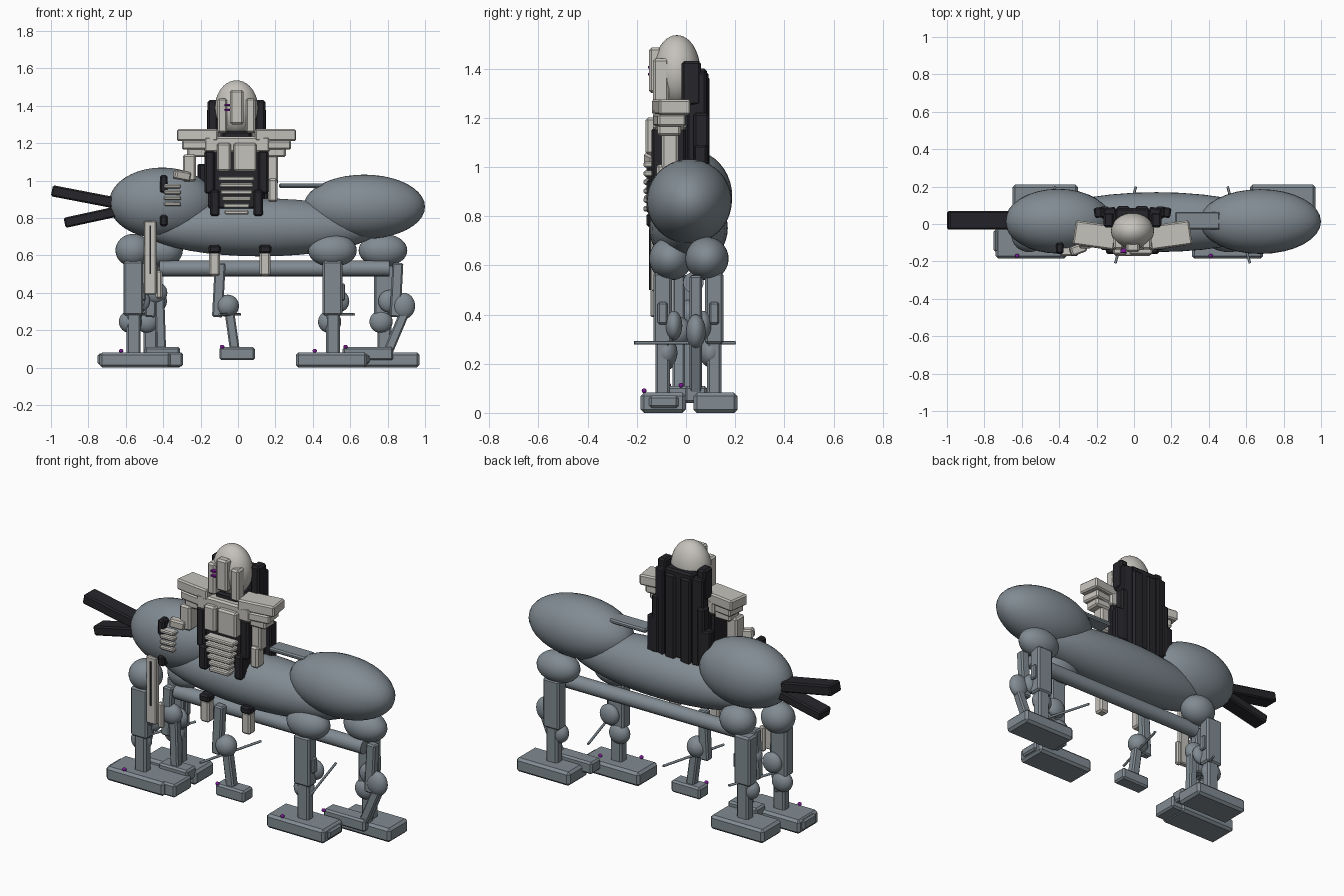
import bpy, bmesh, math
from mathutils import Vector, Matrix


def material(name, rgb):
    m = bpy.data.materials.new(name)
    m.diffuse_color = (*rgb, 1)
    return m


GREY = material("steel_grey", (0.22, 0.26, 0.29))
PALE = material("pale_armour", (0.56, 0.54, 0.50))
DARK = material("charcoal", (0.019, 0.019, 0.024))
VIOLET = material("violet_light", (0.2, 0.01, 0.3))


def finish(name, bm, mat, smooth=False):
    me = bpy.data.meshes.new(name)
    bmesh.ops.recalc_face_normals(bm, faces=bm.faces)
    for f in bm.faces:
        f.smooth = smooth
    bm.to_mesh(me)
    bm.free()
    me.materials.append(mat)
    ob = bpy.data.objects.new(name, me)
    bpy.context.collection.objects.link(ob)
    return ob


def box(name, x, y, z, mat, bevel=0.01, turn=0):
    """Bevelled box from three ranges, turned about z by degrees."""
    size = Vector((x[1] - x[0], y[1] - y[0], z[1] - z[0]))
    bm = bmesh.new()
    bmesh.ops.create_cube(bm, size=1)
    bmesh.ops.scale(bm, vec=size, verts=bm.verts)
    bevel = min(bevel, min(size) * 0.3)
    bmesh.ops.bevel(bm, geom=bm.edges[:], offset=bevel, segments=1, affect='EDGES')
    ob = finish(name, bm, mat)
    ob.location = (sum(x) / 2, sum(y) / 2, sum(z) / 2)
    ob.rotation_euler.z = math.radians(turn)
    return ob


def ball(name, c, r, mat):
    bm = bmesh.new()
    bmesh.ops.create_uvsphere(bm, u_segments=32, v_segments=20, radius=1)
    bmesh.ops.scale(bm, vec=r, verts=bm.verts)
    ob = finish(name, bm, mat, True)
    ob.location = c
    return ob


def bar(name, p, q, width, depth, mat, bevel=0.008):
    """Bevelled bar between two points, depth measured along y."""
    p, q = Vector(p), Vector(q)
    d = (q - p).normalized()
    side = Vector((0, 1, 0)).cross(d).normalized()
    up = d.cross(side)
    ob = box(name, (-width / 2, width / 2), (-depth / 2, depth / 2),
             (-(q - p).length / 2, (q - p).length / 2), mat, bevel)
    rot = Matrix((side, up, d)).transposed().to_4x4()
    ob.matrix_world = Matrix.Translation((p + q) / 2) @ rot
    return ob


def rod(name, p, q, r, mat, sides=16):
    p, q = Vector(p), Vector(q)
    bm = bmesh.new()
    bmesh.ops.create_cone(bm, cap_ends=True, segments=sides, radius1=r, radius2=r,
                          depth=(q - p).length)
    ob = finish(name, bm, mat)
    for f in ob.data.polygons:
        f.use_smooth = len(f.vertices) == 4
    ob.matrix_world = Matrix.Translation((p + q) / 2) @ (q - p).to_track_quat('Z', 'Y').to_matrix().to_4x4()
    return ob


# Mount body
ball("barrel", (0.12, 0.01, 0.75), (0.64, 0.16, 0.155), GREY)
ball("chest", (-0.405, 0.015, 0.88), (0.285, 0.173, 0.19), GREY)
ball("rump", (0.675, 0.013, 0.86), (0.325, 0.173, 0.172), GREY)
rod("under_beam", (-0.42, 0.03, 0.53), (0.81, 0.03, 0.53), 0.042, GREY)
box("rump_plate", (0.22, 0.46), (-0.03, 0.065), (0.96, 0.985), GREY)

# Front horns
bar("upper_horn", (-0.995, 0.02, 0.946), (-0.6, 0.02, 0.87), 0.06, 0.10, DARK)
bar("lower_horn", (-0.927, 0.02, 0.774), (-0.6, 0.02, 0.845), 0.055, 0.10, DARK)

# Four main legs: hip centre x, hip half length, leg x, foot range, side
legs = (("front_left", -0.56, 0.095, -0.56, (-0.74, -0.36), -1),
        ("rear_left", -0.40, 0.105, -0.47, (-0.65, -0.30), 1),
        ("front_right", 0.505, 0.13, 0.505, (0.31, 0.69), -1),
        ("rear_right", 0.775, 0.13, 0.78, (0.62, 0.97), 1))
for name, hx, hr, lx, foot, s in legs:
    hy = -0.062 if s < 0 else 0.085
    ly = -0.095 if s < 0 else 0.115
    fy = (-0.185, 0.0) if s < 0 else (0.03, 0.21)
    ball(name + "_hip", (hx, hy, 0.627), (hr, 0.088, 0.088), GREY)
    box(name + "_upper_leg", (lx - 0.053, lx + 0.053), (ly - 0.038, ly + 0.038), (0.28, 0.57), GREY)
    box(name + "_lower_leg", (lx - 0.035, lx + 0.04), (ly - 0.03, ly + 0.03), (0.07, 0.30), GREY)
    box(name + "_foot", foot, fy, (0.0, 0.082), GREY, 0.014)
    ball(name + "_ankle", (lx - 0.015, ly - s * 0.015, 0.245), (0.062, 0.045, 0.06), GREY)
    ball(name + "_knee", (lx + 0.03, ly - s * 0.045, 0.355), (0.06, 0.035, 0.06), GREY)
    box(name + "_knee_plate", (lx + 0.045, lx + 0.068), (ly - 0.02, ly + 0.02), (0.36, 0.45), GREY)

# Toe pads at the ends of the front feet
box("right_toe", (0.66, 0.705), (-0.15, -0.03), (0.02, 0.07), GREY)
box("left_toe", (-0.75, -0.71), (-0.15, -0.03), (0.015, 0.075), GREY)
box("left_foot_extension", (-0.40, -0.295), (-0.17, -0.01), (0.005, 0.082), GREY)

# Slim inner legs with a round knee, lower shin, small foot and crossing rod
inner = (("middle", -0.10, -0.055, -0.015, (-0.10, 0.09), -0.03, 0.33, (0.06, 0.055, 0.06)),
         ("right", 0.85, 0.885, 0.80, (0.56, 0.83), 0.04, 0.33, (0.062, 0.04, 0.07)),
         ("left", -0.46, -0.44, -0.41, (-0.50, -0.31), 0.01, 0.40, (0.062, 0.045, 0.06)))
for name, tx, kx, ax, foot, y, kz, kr in inner:
    bar(name + "_inner_thigh", (tx + 0.005, y, 0.56), (tx - 0.01, y, 0.27), 0.058, 0.05, GREY)
    ball(name + "_inner_knee", (kx, y, kz), kr, GREY)
    bar(name + "_inner_shin", ((kx + tx) / 2 + 0.03, y, kz - 0.02), (ax, y, 0.08), 0.052, 0.05, GREY)
    box(name + "_inner_foot", foot, (y - 0.045, y + 0.045), (0.04, 0.11), GREY)
for name, x0, x1 in (("middle", -0.10, 0.01), ("right", 0.62, 0.50), ("left", -0.53, -0.42)):
    y0 = -0.08 if name == "left" else -0.21
    rod(name + "_cross_rod", (x0, y0, 0.285), (x1, 0.20, 0.285), 0.007, GREY, 8)
bar("left_shin_strut", (-0.55, -0.07, 0.18), (-0.50, -0.07, 0.38), 0.025, 0.03, GREY)

# Foot lights
for i, p in enumerate(((-0.625, -0.17, 0.09), (-0.085, -0.07, 0.112),
                       (0.41, -0.17, 0.09), (0.575, -0.02, 0.112))):
    ball("foot_light_%d" % i, p, (0.012, 0.01, 0.01), VIOLET)

# Rider head
ball("head", (-0.008, -0.037, 1.39), (0.115, 0.095, 0.146), PALE)
box("face_ridge", (-0.042, 0.03), (-0.15, -0.10), (1.30, 1.485), PALE)
for s in (-1, 1):
    box("cheek_plate", sorted((-0.008 + s * 0.05, -0.008 + s * 0.102)), (-0.135, -0.07), (1.255, 1.44), PALE)
for z in (1.377, 1.405):
    box("eye", (-0.072, -0.042), (-0.154, -0.13), (z - 0.005, z + 0.005), VIOLET, 0.001)
box("neck", (-0.08, 0.07), (-0.10, 0.03), (1.15, 1.265), DARK)

# Rider torso
box("torso", (-0.16, 0.13), (-0.12, 0.04), (0.85, 1.17), DARK)
box("upper_chest", (-0.18, 0.17), (-0.135, 0.0), (1.15, 1.235), PALE)
for x in ((-0.113, -0.037), (-0.025, 0.10)):
    box("breast_plate", x, (-0.165, -0.10), (1.05, 1.20), PALE)
for i, hw in enumerate((0.095, 0.09, 0.085, 0.078, 0.07, 0.064)):
    z = 1.01 - 0.036 * i
    box("abdomen_band", (-0.008 - hw, -0.008 + hw), (-0.172, -0.10), (z - 0.012, z + 0.012), PALE, 0.006)
for s in (-1, 1):
    box("hip_strap", sorted((-0.008 + s * 0.09, -0.008 + s * 0.142)), (-0.16, -0.10), (0.81, 0.95), DARK)
    box("waist_side", sorted((-0.008 + s * 0.115, -0.008 + s * 0.17)), (-0.14, 0.0), (0.93, 1.16), DARK)

# Shoulders and arms
for s in (-1, 1):
    box("shoulder_pad", sorted((-0.008 + s * 0.09, -0.008 + s * 0.312)), (-0.125, 0.005),
        (1.212, 1.275), PALE, 0.008, s * 8)
    box("shoulder_layer", sorted((-0.008 + s * 0.14, -0.008 + s * 0.285)), (-0.125, -0.01),
        (1.165, 1.215), PALE, 0.008, s * 8)
    box("sleeve", sorted((-0.008 + s * 0.155, -0.008 + s * 0.265)), (-0.115, -0.02), (1.125, 1.18), PALE)
box("right_upper_arm", (0.145, 0.215), (-0.10, -0.03), (0.98, 1.15), PALE)
box("right_forearm", (0.16, 0.21), (-0.12, -0.05), (0.885, 1.01), PALE)
box("left_upper_arm", (-0.295, -0.225), (-0.13, -0.05), (0.995, 1.14), PALE)
bar("left_forearm", (-0.26, -0.12, 1.02), (-0.34, -0.15, 1.035), 0.05, 0.05, PALE)

# Hand, grip and blade on the left of the chest
for i in range(4):
    z = 0.97 - 0.032 * i
    box("finger", (-0.395, -0.305), (-0.17, -0.12), (z - 0.011, z + 0.011), PALE, 0.006)
for z in ((0.935, 1.03), (0.755, 0.815)):
    box("grip_end", (-0.418, -0.376), (-0.16, -0.10), z, DARK)
box("blade", (-0.502, -0.437), (-0.145, -0.11), (0.39, 0.785), PALE, 0.006)
box("blade_slot", (-0.474, -0.464), (-0.15, -0.14), (0.50, 0.76), DARK, 0.001)
box("blade_side", (-0.44, -0.405), (-0.13, -0.10), (0.37, 0.52), PALE)

# Rider shins hanging below the barrel
for x in (-0.125, 0.145):
    box("rider_shin", (x - 0.029, x + 0.029), (-0.14, -0.08), (0.49, 0.62), PALE)
    box("rider_knee", (x - 0.033, x + 0.033), (-0.145, -0.08), (0.61, 0.655), DARK)

# Back pack made of overlapping upright slabs
box("pack_core", (-0.10, 0.085), (0.02, 0.085), (0.88, 1.40), DARK)
for s in (-1, 1):
    def span(a, b):
        return sorted((-0.008 + s * a, -0.008 + s * b))
    box("pack_inner_slab", span(0.015, 0.085), (0.04, 0.095), (0.86, 1.37), DARK)
    box("pack_tall_slab", span(0.085, 0.152), (0.01, 0.088), (0.87, 1.385), DARK, 0.008, -s * 10)
    box("pack_top_block", span(0.10, 0.155), (-0.018, 0.06), (1.25, 1.43), DARK)
    box("pack_wing_slab", span(0.145, 0.205), (0.035, 0.09), (0.88, 1.09), DARK, 0.008, -s * 10)
    box("pack_mid_slab", span(0.125, 0.172), (0.03, 0.093), (0.88, 1.22), DARK)
